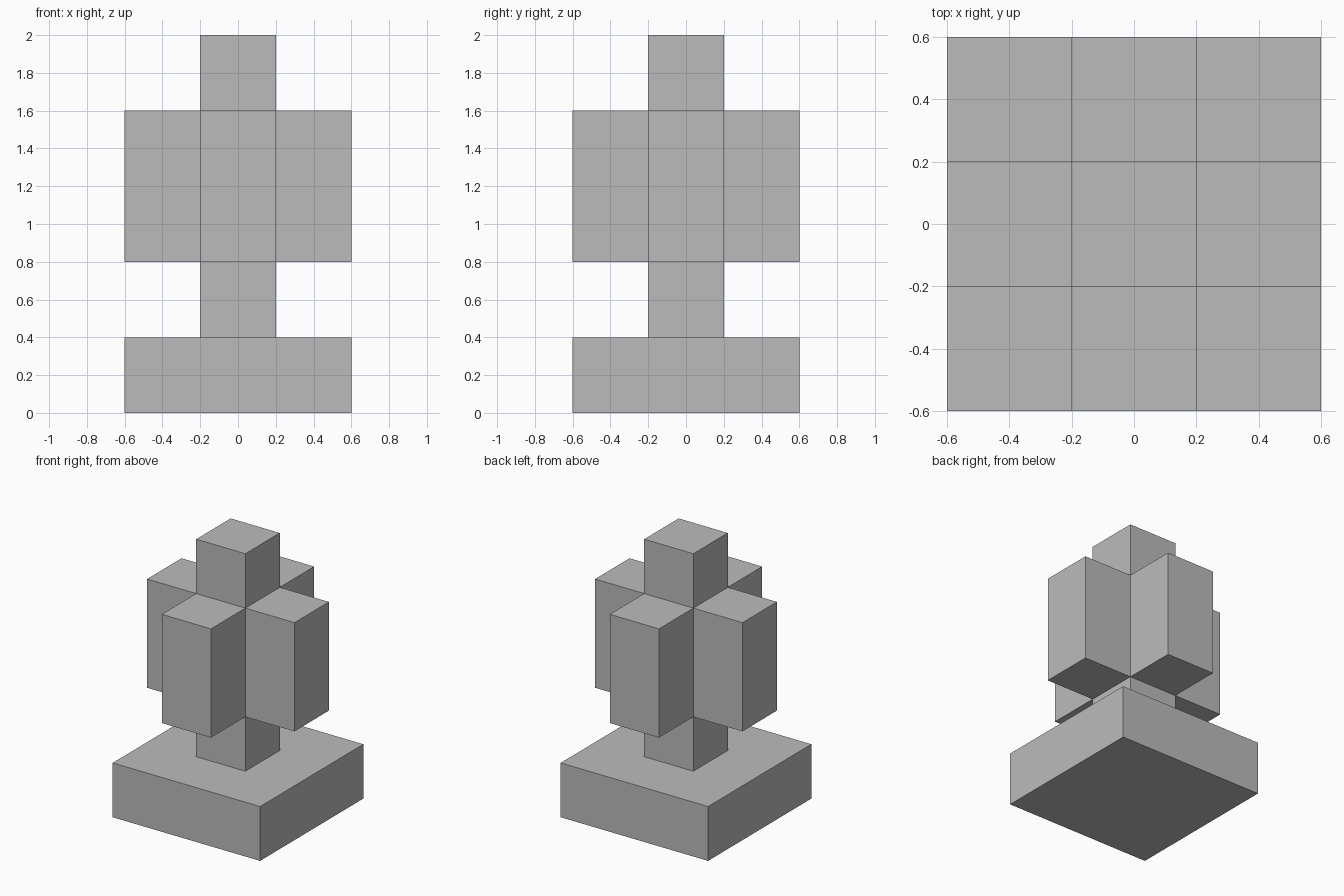
import bpy
import bmesh

cube = bpy.data.objects.get("Cube")
if cube:
    bpy.data.objects.remove(cube, do_unlink=True)

# Single flat grey
grey = bpy.data.materials.new("grey")
grey.use_nodes = True
grey.diffuse_color = (0.5, 0.5, 0.5, 1)
grey.node_tree.nodes["Principled BSDF"].inputs["Base Color"].default_value = (0.5, 0.5, 0.5, 1)


def prism(name, outline, z0, z1):
    """Extrude a counter-clockwise outline from z0 up to z1."""
    bm = bmesh.new()
    face = bm.faces.new([bm.verts.new((x, y, z0)) for x, y in outline])
    top = bmesh.ops.extrude_face_region(bm, geom=[face], use_keep_orig=True)
    verts = [g for g in top["geom"] if isinstance(g, bmesh.types.BMVert)]
    bmesh.ops.translate(bm, verts=verts, vec=(0, 0, z1 - z0))
    bmesh.ops.recalc_face_normals(bm, faces=bm.faces)
    mesh = bpy.data.meshes.new(name)
    bm.to_mesh(mesh)
    bm.free()
    mesh.materials.append(grey)
    obj = bpy.data.objects.new(name, mesh)
    bpy.context.collection.objects.link(obj)
    return obj


def square(h):
    return [(-h, -h), (h, -h), (h, h), (-h, h)]


NARROW, WIDE = 0.2, 0.6

# Plus-shaped outline: one corner group turned through four quarters
plus = []
group = [(WIDE, -NARROW), (WIDE, NARROW), (NARROW, NARROW)]
for _ in range(4):
    plus += group
    group = [(-y, x) for x, y in group]

prism("base", square(WIDE), 0.0, 0.4)
prism("stem", square(NARROW), 0.4, 0.8)
prism("cross_body", plus, 0.8, 1.6)
prism("top_block", square(NARROW), 1.6, 2.0)
